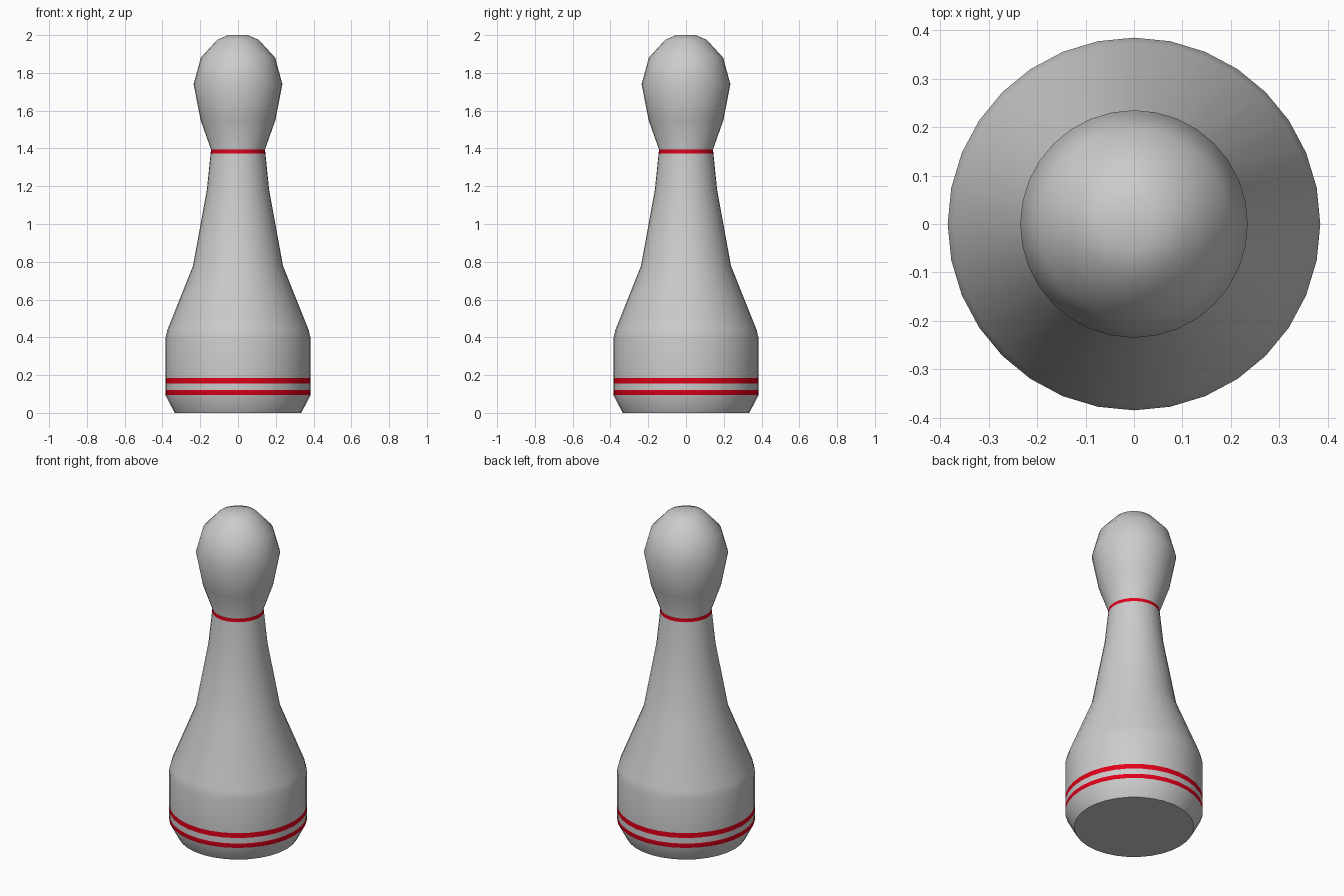
import bpy, bmesh, math

if "Cube" in bpy.data.objects:
    bpy.data.objects.remove(bpy.data.objects["Cube"])

SIDES = 32

# Silhouette from bottom to top: radius, height, is the strip above red
PROFILE = [
    (0.335, 0.0, False),
    (0.385, 0.095, True), (0.385, 0.122, False),    # lower base stripe
    (0.385, 0.156, True), (0.385, 0.186, False),    # upper base stripe
    (0.385, 0.395, False), (0.374, 0.44, False),    # shoulder
    (0.238, 0.78, False), (0.165, 1.18, False),
    (0.145, 1.374, True), (0.143, 1.395, False),    # neck stripe
    (0.198, 1.55, False), (0.235, 1.74, False),     # head
    (0.197, 1.88, False), (0.11, 1.975, False), (0.052, 2.0, False),
]

red = bpy.data.materials.new("stripe_red")
red.diffuse_color = (0.75, 0.0, 0.01, 1)
red.use_nodes = True
red.node_tree.nodes["Principled BSDF"].inputs["Base Color"].default_value = red.diffuse_color

# Lathe the silhouette into rings joined by quads
bm = bmesh.new()
rings = []
for r, z, _ in PROFILE:
    rings.append([bm.verts.new((r * math.cos(math.tau * i / SIDES),
                                r * math.sin(math.tau * i / SIDES), z))
                  for i in range(SIDES)])
for (low, high), (_, _, is_red) in zip(zip(rings, rings[1:]), PROFILE):
    for i in range(SIDES):
        j = (i + 1) % SIDES
        face = bm.faces.new((low[i], low[j], high[j], high[i]))
        face.material_index = int(is_red)

# Flat bottom and top caps
bm.faces.new(rings[0][::-1])
bm.faces.new(rings[-1])

mesh = bpy.data.meshes.new("bowling_pin")
mesh.materials.append(None)
mesh.materials.append(red)
bm.to_mesh(mesh)
bm.free()

pin = bpy.data.objects.new("bowling_pin", mesh)
bpy.context.collection.objects.link(pin)
bpy.context.view_layer.objects.active = pin
pin.select_set(True)
bpy.ops.object.shade_smooth_by_angle(angle=math.radians(40))
